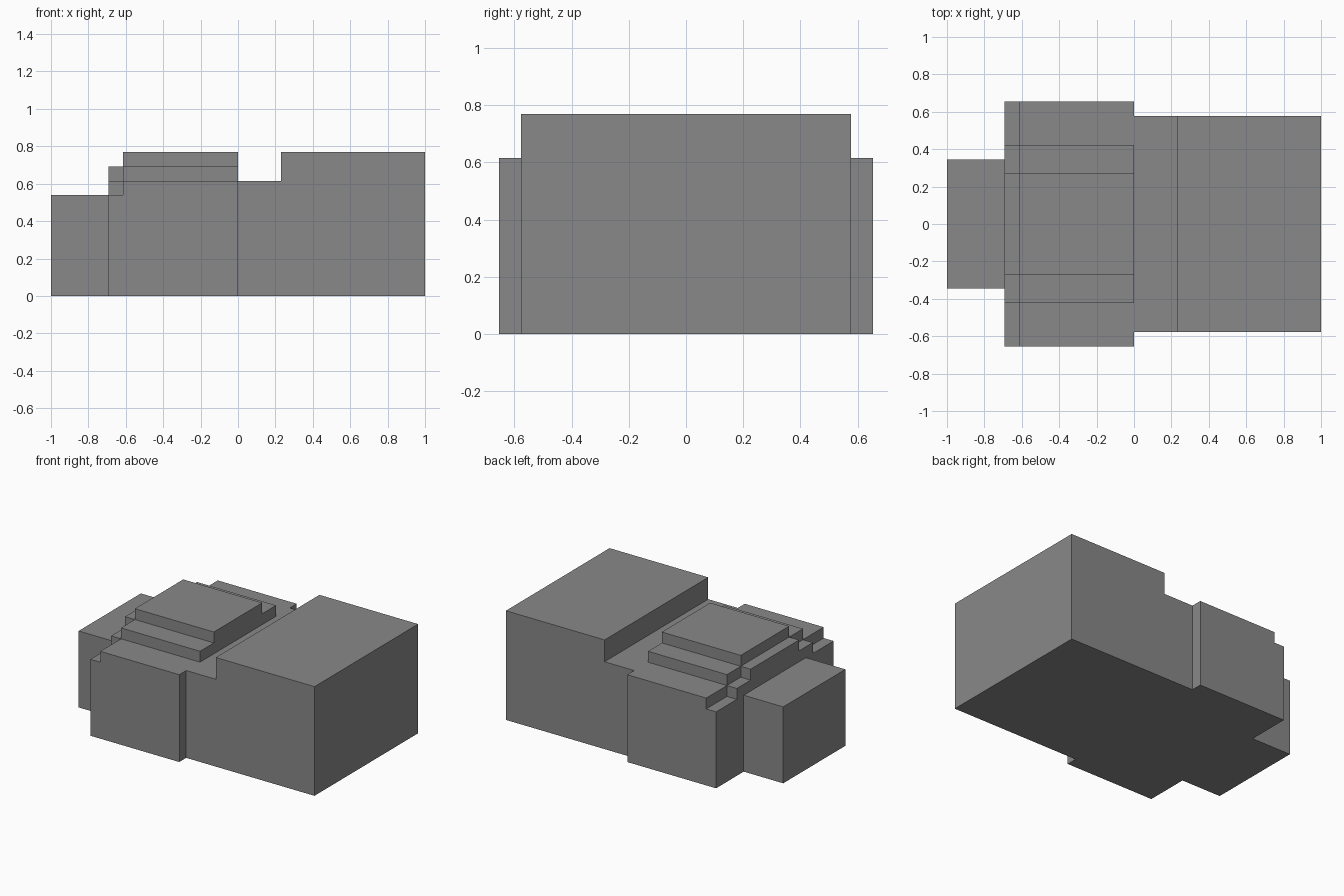
import bpy
import bmesh

U = 1 / 13  # one design step

cube = bpy.data.objects.get("Cube")
if cube:
    bpy.data.objects.remove(cube, do_unlink=True)

grey = bpy.data.materials.new("plain grey")
grey.use_nodes = True
colour = (0.25, 0.25, 0.25, 1)
grey.diffuse_color = colour
grey.node_tree.nodes["Principled BSDF"].inputs["Base Color"].default_value = colour


def slab(name, profile, half_width):
    """Extrude a side profile (x, z) across the width, centred on y = 0."""
    bm = bmesh.new()
    verts = [bm.verts.new((x * U, -half_width * U, z * U)) for x, z in profile]
    face = bm.faces.new(verts)
    extruded = bmesh.ops.extrude_face_region(bm, geom=[face])["geom"]
    moved = [v for v in extruded if isinstance(v, bmesh.types.BMVert)]
    bmesh.ops.translate(bm, verts=moved, vec=(0, 2 * half_width * U, 0))
    bmesh.ops.recalc_face_normals(bm, faces=bm.faces)
    mesh = bpy.data.meshes.new(name)
    bm.to_mesh(mesh)
    bm.free()
    mesh.materials.append(grey)
    obj = bpy.data.objects.new(name, mesh)
    bpy.context.collection.objects.link(obj)


def stepped(bottom, top):
    """Profile of a middle tier, one step lower along its end."""
    return [(-9, bottom), (0, bottom), (0, top), (-8, top), (-8, top - 1), (-9, top - 1)]


# Large block with a lowered shelf
slab("large_block", [(0, 0), (13, 0), (13, 10), (3, 10), (3, 8), (0, 8)], 7.5)

# Wide middle body and the two tiers stacked on it
slab("middle_body", stepped(0, 8), 8.5)
slab("lower_tier", stepped(7, 9), 5.5)
slab("upper_tier", stepped(8, 10), 3.5)

# Narrow block at the other end
slab("end_block", [(-13, 0), (-9, 0), (-9, 7), (-13, 7)], 4.5)
